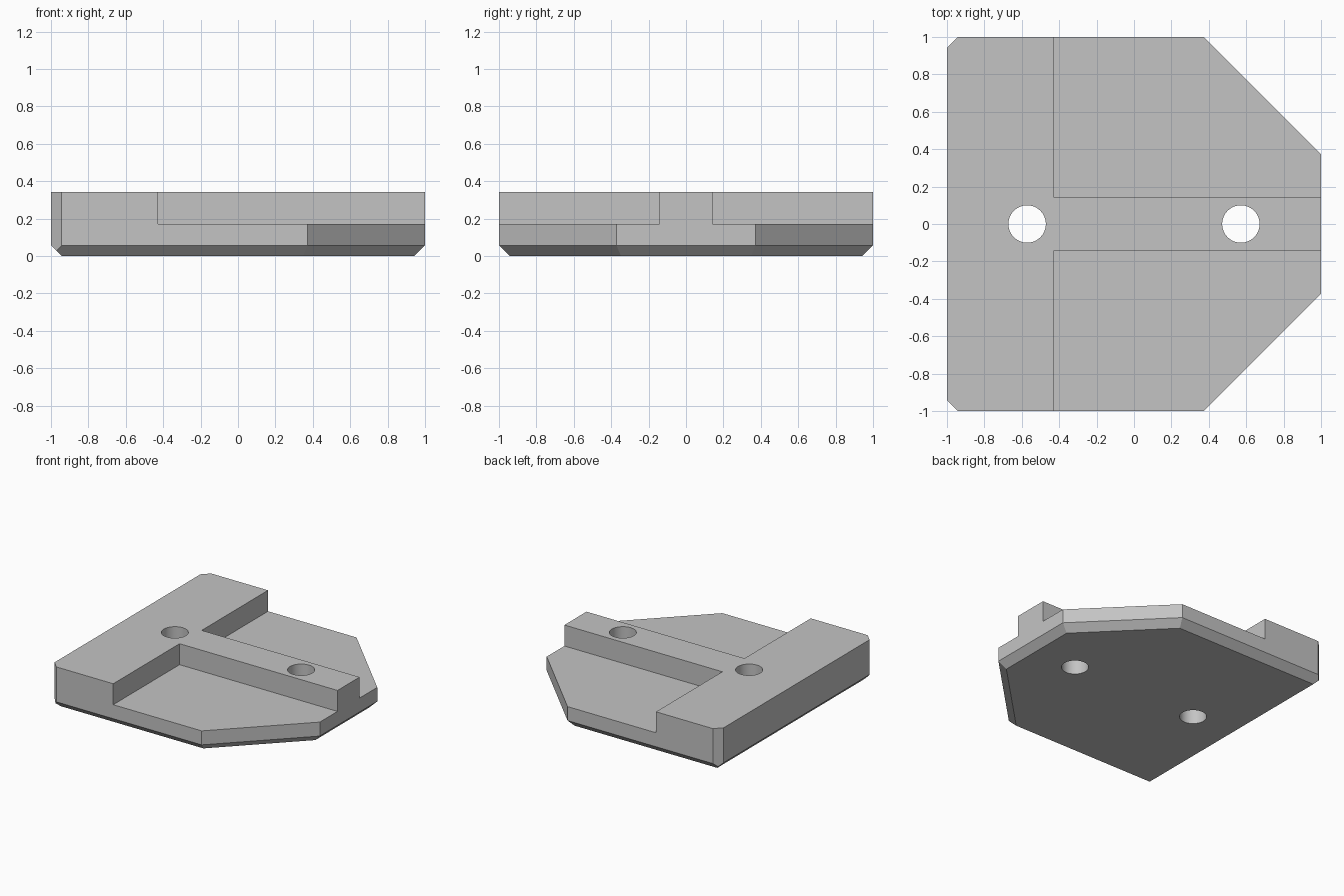
import bpy, bmesh
from math import radians
from mathutils import Vector

if "Cube" in bpy.data.objects:
    bpy.data.objects.remove(bpy.data.objects["Cube"], do_unlink=True)

U = 1 / 35                 # one design unit
HEIGHT = 12 * U
CHAMFER = 2 * U
SHELF = HEIGHT / 2         # height of the two lowered shelves
RIB = 5 * U                # half width of the central rib

grey = bpy.data.materials.new("light_grey")
grey.use_nodes = True
colour = (0.55, 0.55, 0.55, 1)
grey.diffuse_color = colour
grey.node_tree.nodes["Principled BSDF"].inputs["Base Color"].default_value = colour


def make_object(name, bm):
    bmesh.ops.recalc_face_normals(bm, faces=bm.faces)
    mesh = bpy.data.meshes.new(name)
    bm.to_mesh(mesh)
    bm.free()
    mesh.materials.append(grey)
    obj = bpy.data.objects.new(name, mesh)
    bpy.context.collection.objects.link(obj)
    return obj


def box(low, high):
    bm = bmesh.new()
    bmesh.ops.create_cube(bm, size=1)
    low, high = Vector(low), Vector(high)
    for v in bm.verts:
        v.co = (low + high) / 2 + v.co * (high - low)
    return bm


def slice_off(bm, point, normal):
    """Trim everything beyond a plane and cap the cut."""
    cut = bmesh.ops.bisect_plane(
        bm, geom=bm.verts[:] + bm.edges[:] + bm.faces[:], dist=1e-6,
        plane_co=point, plane_no=normal, clear_outer=True)
    edges = [e for e in cut["geom_cut"] if isinstance(e, bmesh.types.BMEdge)]
    bmesh.ops.contextual_create(bm, geom=edges)


def cut_with(target, cutter):
    mod = target.modifiers.new("cut", 'BOOLEAN')
    mod.operation = 'DIFFERENCE'
    mod.solver = 'EXACT'
    mod.object = cutter
    cutter.hide_render = True
    bpy.context.view_layer.objects.active = target
    bpy.ops.object.modifier_apply(modifier=mod.name)
    bpy.data.objects.remove(cutter, do_unlink=True)


# Plate: block with large right corners and small left corners trimmed
bm = box((-1, -1, 0), (1, 1, HEIGHT))
for side in (-1, 1):
    slice_off(bm, (1, side * 13 * U, 0), (1, side, 0))
    slice_off(bm, (-1, side * (1 - CHAMFER), 0), (-1, side, 0))

# Bottom chamfer along the straight sides and the large diagonals
for x, y in ((1, 0), (-1, 0), (0, 1), (0, -1)):
    slice_off(bm, (x, y, CHAMFER), (x, y, -1))
for side in (-1, 1):
    outward = Vector((1, side, 0)).normalized()
    slice_off(bm, (1, side * 13 * U, CHAMFER), outward - Vector((0, 0, 1)))
plate = make_object("mounting_plate", bm)

# Lowered shelves on both sides of the rib
for name, y0, y1 in (("front_shelf", -2, -RIB), ("back_shelf", RIB, 2)):
    cut_with(plate, make_object(name, box((-15 * U, y0, SHELF), (2, y1, 1))))

# Through holes in the crossbar and the rib
for x in (-20 * U, 20 * U):
    bm = bmesh.new()
    bmesh.ops.create_cone(bm, cap_ends=True, segments=64, radius1=3.5 * U,
                          radius2=3.5 * U, depth=2)
    bmesh.ops.translate(bm, verts=bm.verts, vec=(x, 0, 0))
    cut_with(plate, make_object("hole_cutter", bm))

bpy.ops.object.select_all(action='DESELECT')
plate.select_set(True)
bpy.context.view_layer.objects.active = plate
bpy.ops.object.shade_smooth_by_angle(angle=radians(25))
